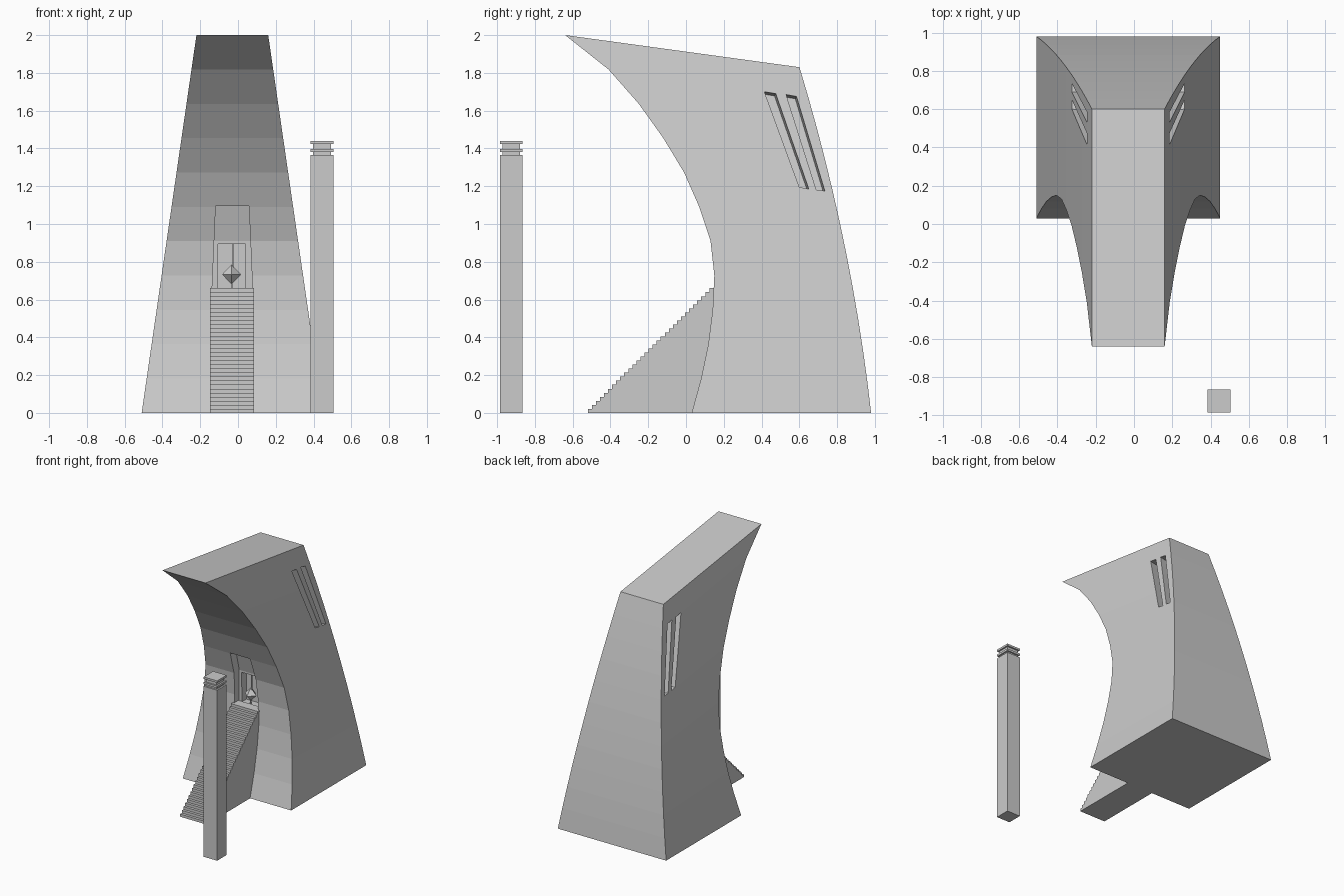
import bpy, bmesh
from mathutils import Matrix

if "Cube" in bpy.data.objects:
    bpy.data.objects.remove(bpy.data.objects["Cube"])

CX = -0.03   # symmetry plane of the tower


def loft(name, rings):
    """Closed solid through equal-length rings of points."""
    bm = bmesh.new()
    vs = [[bm.verts.new(p) for p in r] for r in rings]
    n = len(rings[0])
    for a, b in zip(vs, vs[1:]):
        for i in range(n):
            j = (i + 1) % n
            bm.faces.new((a[i], a[j], b[j], b[i]))
    bm.faces.new(vs[0][::-1])
    bm.faces.new(vs[-1])
    bmesh.ops.recalc_face_normals(bm, faces=bm.faces)
    me = bpy.data.meshes.new(name)
    bm.to_mesh(me)
    bm.free()
    ob = bpy.data.objects.new(name, me)
    bpy.context.collection.objects.link(ob)
    return ob


def box(name, x0, x1, y0, y1, z0, z1):
    return loft(name, [[(x0, y0, z), (x1, y0, z), (x1, y1, z), (x0, y1, z)] for z in (z0, z1)])


def cut(target, cutters):
    """Subtract the cutters, bake the result and remove the cutters."""
    for c in cutters:
        c.hide_render = True
        m = target.modifiers.new("cut", 'BOOLEAN')
        m.operation = 'DIFFERENCE'
        m.solver = 'EXACT'
        m.object = c
    dg = bpy.context.evaluated_depsgraph_get()
    me = bpy.data.meshes.new_from_object(target.evaluated_get(dg))
    target.modifiers.clear()
    target.data = me
    for c in cutters:
        bpy.data.objects.remove(c)


# Curved, tapering tower: eleven bands, concave front and bowed back
front = [0.03, 0.08, 0.118, 0.141, 0.15, 0.13, 0.07, -0.01, -0.12, -0.25, -0.41, -0.64]
rings = []
for i, yf in enumerate(front):
    t = i / 11
    h = 0.48 - 0.29 * t
    zb = 1.83 * t
    yb = 0.98 - 0.112 * zb - 0.052 * zb * zb
    rings.append([(CX - h, yf, 2 * t), (CX + h, yf, 2 * t), (CX + h, yb, zb), (CX - h, yb, zb)])
tower = loft("tower", rings)

# Slanted window slots on both flanks, sunk along the wall normal
slots = [[(0.415, 1.70), (0.475, 1.69), (0.65, 1.185), (0.60, 1.195)],
         [(0.53, 1.685), (0.585, 1.675), (0.735, 1.175), (0.69, 1.18)]]
cutters = []
for s in (-1, 1):
    for slot in slots:
        ring = []
        for d in (0.05, -0.08):
            pts = []
            for k, (y, z) in enumerate(slot):
                h = 0.215 if k < 2 else 0.294
                pts.append((CX + s * (h + d), y + 0.08 * d, z + 0.15 * d))
            ring.append(pts)
        cutters.append(loft("slot_cutter", ring))

# Entrance niche following the wall curve, with a deeper doorway
niche = []
for z, yb, hw in ((0.655, 0.205, 0.107), (0.91, 0.195, 0.096), (1.095, 0.14, 0.088)):
    niche.append([(CX - hw, -0.1, z), (CX + hw, -0.1, z), (CX + hw, yb, z), (CX - hw, yb, z)])
cutters.append(loft("niche_cutter", niche))
cutters.append(box("doorway_cutter", -0.107, 0.04, 0.1, 0.26, 0.655, 0.895))
cut(tower, cutters)

# Staircase up to the entrance
N = 31
y0, y1, top = -0.52, 0.145, 0.66
prof = [(0.2, 0.0), (y0, 0.0)]
for i in range(N):
    z = top * (i + 1) / N
    prof += [(y0 + (y1 - y0) * i / N, z), (y0 + (y1 - y0) * (i + 1) / N, z)]
prof[-1] = (0.2, top)
loft("staircase", [[(x, y, z) for y, z in prof] for x in (-0.149, 0.086)])

# Hanging diamond ornament in the doorway
bm = bmesh.new()
bmesh.ops.create_cone(bm, segments=4, radius1=0.05, radius2=0, depth=0.053, cap_ends=False,
                      matrix=Matrix.Translation((0, 0, 0.0265)))
bmesh.ops.create_cone(bm, segments=4, radius1=0, radius2=0.05, depth=0.053, cap_ends=False,
                      matrix=Matrix.Translation((0, 0, -0.0265)))
bmesh.ops.remove_doubles(bm, verts=bm.verts, dist=0.001)
me = bpy.data.meshes.new("diamond")
bm.to_mesh(me)
bm.free()
diamond = bpy.data.objects.new("diamond", me)
bpy.context.collection.objects.link(diamond)
diamond.location = (-0.034, 0.21, 0.733)
box("diamond_rod", -0.03, -0.022, 0.206, 0.214, 0.76, 0.895)
box("diamond_foot", -0.037, -0.029, 0.206, 0.214, 0.655, 0.70)

# Free-standing square pillar with a banded cap
PX, PY = 0.445, -0.925
for name, h, z0, z1 in (("pillar_shaft", 0.06, 0, 1.365), ("pillar_neck", 0.047, 1.365, 1.425),
                        ("pillar_band", 0.06, 1.382, 1.398), ("pillar_cap", 0.06, 1.424, 1.44)):
    box(name, PX - h, PX + h, PY - h, PY + h, z0, z1)
